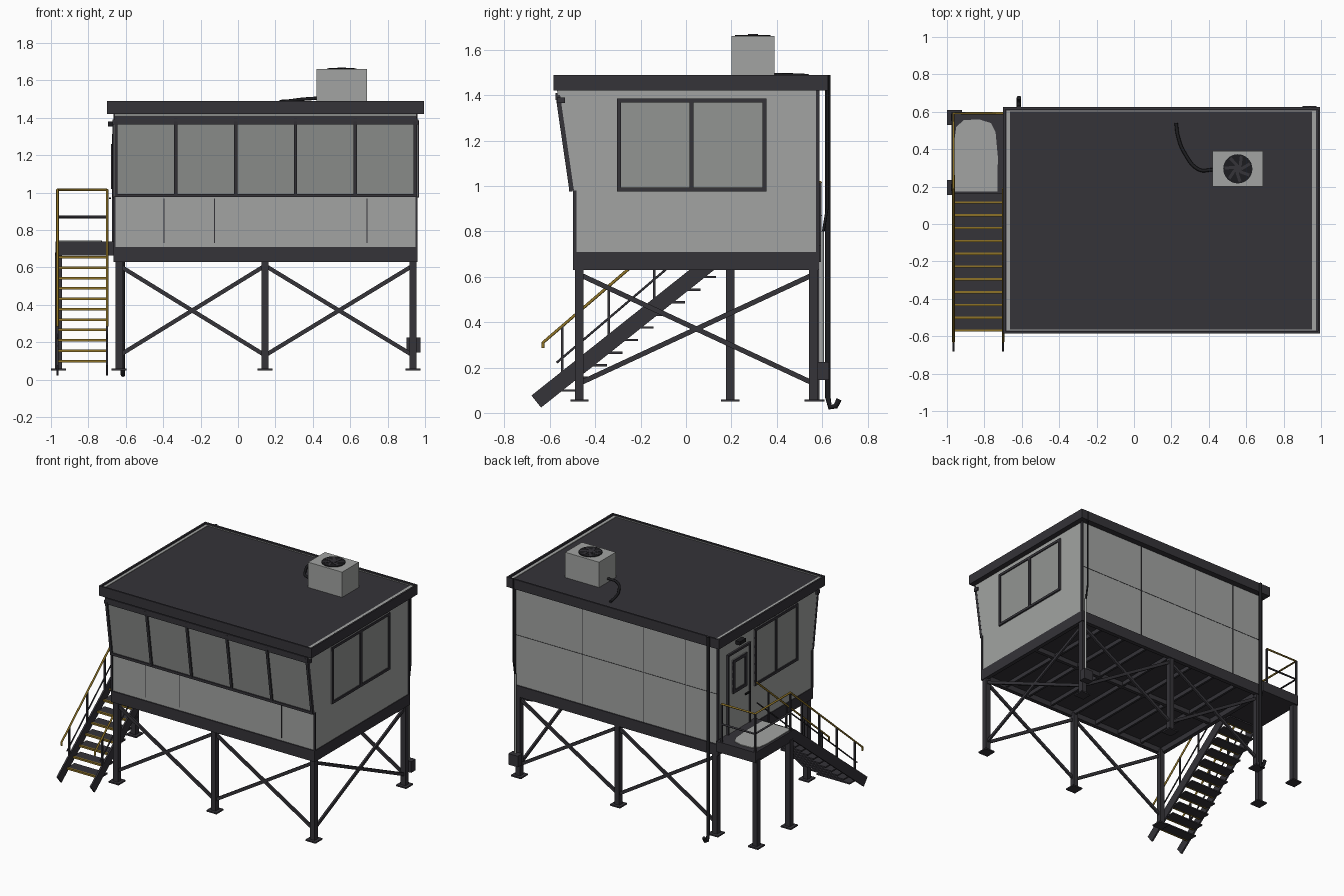
import bpy, bmesh, math
from mathutils import Vector

if "Cube" in bpy.data.objects:
    bpy.data.objects.remove(bpy.data.objects["Cube"])


def material(name, r, g, b):
    m = bpy.data.materials.new(name)
    m.use_nodes = True
    m.diffuse_color = (r, g, b, 1)
    node = next(n for n in m.node_tree.nodes if n.type == 'BSDF_PRINCIPLED')
    node.inputs["Base Color"].default_value = (r, g, b, 1)
    return m


PANEL = material("light_grey_panel", .36, .37, .36)
GLASS = material("grey_glass", .29, .3, .29)
STEEL = material("charcoal_steel", .035, .033, .04)
BLACK = material("black_rubber", .012, .012, .014)
YELLOW = material("safety_yellow", .27, .17, .02)


def finish(name, bm, mat):
    bmesh.ops.recalc_face_normals(bm, faces=bm.faces)
    mesh = bpy.data.meshes.new(name)
    bm.to_mesh(mesh)
    bm.free()
    mesh.materials.append(mat)
    ob = bpy.data.objects.new(name, mesh)
    bpy.context.collection.objects.link(ob)
    return ob


def box(name, x, y, z, mat):
    """Block given by its (low, high) range on each axis."""
    bm = bmesh.new()
    bmesh.ops.create_cube(bm, size=1)
    for v in bm.verts:
        v.co = Vector([r[0] if c < 0 else r[1] for c, r in zip(v.co, (x, y, z))])
    return finish(name, bm, mat)


def bar(name, p, q, width, depth, mat):
    """Straight beam from p to q."""
    p, q = Vector(p), Vector(q)
    rot = (q - p).to_track_quat('Z', 'Y')
    bm = bmesh.new()
    bmesh.ops.create_cube(bm, size=1)
    for v in bm.verts:
        local = Vector((v.co.x * width, v.co.y * depth, v.co.z * (q - p).length))
        v.co = rot @ local + (p + q) / 2
    return finish(name, bm, mat)


def prism(name, axis, points, lo, hi, mat):
    """Outline extruded along x or z."""
    place = (lambda u, v, a: (a, u, v)) if axis == 'x' else (lambda u, v, a: (u, v, a))
    bm = bmesh.new()
    face = bm.faces.new([bm.verts.new(place(u, v, lo)) for u, v in points])
    out = bmesh.ops.extrude_face_region(bm, geom=[face])
    shift = Vector(place(0, 0, hi - lo))
    bmesh.ops.translate(bm, vec=shift, verts=[g for g in out["geom"] if isinstance(g, bmesh.types.BMVert)])
    return finish(name, bm, mat)


def disc(name, centre, radius, height, mat, sides=32):
    bm = bmesh.new()
    bmesh.ops.create_cone(bm, cap_ends=True, segments=sides, radius1=radius, radius2=radius, depth=height)
    bmesh.ops.translate(bm, vec=centre, verts=bm.verts)
    return finish(name, bm, mat)


def tube(name, points, radius, mat, smooth=False):
    curve = bpy.data.curves.new(name, 'CURVE')
    curve.dimensions = '3D'
    curve.bevel_depth, curve.bevel_resolution, curve.use_fill_caps = radius, 2, True
    spline = curve.splines.new('BEZIER' if smooth else 'POLY')
    knots = spline.bezier_points if smooth else spline.points
    knots.add(len(points) - 1)
    for k, p in zip(knots, points):
        if smooth:
            k.co, k.handle_left_type, k.handle_right_type = p, 'AUTO', 'AUTO'
        else:
            k.co = (*p, 1)
    curve.materials.append(mat)
    ob = bpy.data.objects.new(name, curve)
    bpy.context.collection.objects.link(ob)


# Cabin shell with the front leaning out above the sill
L, R, FRONT, BACK = -.66, .955, -.49, .58
FLOOR, SILL, EAVE = .71, .98, 1.42
lean = lambda z, off=0: FRONT - .01 - off - (z - SILL) * .145
prism("cabin_walls", 'x', [(FRONT, FLOOR), (FRONT, SILL), (lean(SILL), SILL), (lean(EAVE), EAVE),
                           (BACK, EAVE), (BACK, FLOOR)], L, R, PANEL)

# Leaning front windows
prism("front_glass", 'x', [(lean(SILL), SILL), (lean(EAVE), EAVE), (lean(EAVE, .004), EAVE),
                           (lean(SILL, .004), SILL)], L, R, GLASS)
for i in range(6):
    x = L + .008 + i * (R - L - .016) / 5
    bar("front_mullion", (x, lean(SILL, .004), SILL), (x, lean(1.4, .004), 1.4), .018, .02, STEEL)
for z, h in ((SILL + .005, .018), (1.395, .03)):
    box("front_window_rail", (L, R), (lean(z, .014), lean(z)), (z - h / 2, z + h / 2), STEEL)
box("front_head_beam", (L - .01, R + .01), (lean(EAVE, .005), lean(EAVE) + .03), (1.365, 1.39), STEEL)
for x in (-.395, -.125, .69):
    box("front_panel_seam", (x - .002, x + .002), (FRONT - .002, FRONT), (.73, .97), STEEL)

# Corner trims and rear panel seams
for x in (L, R):
    for y, top in ((FRONT, SILL), (BACK, EAVE)):
        box("corner_trim", (x - .006, x + .006), (y - .008, y + .008), (FLOOR, top), STEEL)
for x in (.42, -.07, -.405):
    box("rear_panel_seam", (x - .002, x + .002), (BACK, BACK + .002), (FLOOR, EAVE), STEEL)
box("rear_level_seam", (L, R), (BACK, BACK + .002), (1.068, 1.071), STEEL)


def framed_window(name, x, side, y, z, bars=True, rim=.018):
    """Glazing on a side wall: glass plate, frame and centre bar."""
    span = lambda d: tuple(sorted((x, x + side * d)))
    box(name + "_glass", span(.004), y, z, GLASS)
    for a in (y[0], y[1] - rim) + (((y[0] + y[1] - rim) / 2,) if bars else ()):
        box(name + "_upright", span(.012), (a, a + rim), z, STEEL)
    for c in (z[0], z[1] - rim):
        box(name + "_crossbar", span(.012), y, (c, c + rim), STEEL)


framed_window("right_window", R, 1, (-.305, .355), (.975, 1.385))
framed_window("left_window", L, -1, (-.32, .17), (.975, 1.385))

# Door with its pane, handle and lamp
box("door", (L - .008, L), (.23, .47), (FLOOR + .02, 1.3), PANEL)
for y in (.22, .465):
    box("door_jamb", (L - .014, L), (y, y + .015), (FLOOR, 1.31), STEEL)
box("door_head", (L - .014, L), (.22, .48), (1.3, 1.315), STEEL)
framed_window("door_pane", L - .008, -1, (.27, .43), (1.02, 1.26), False, .022)
bar("door_handle", (L - .025, .25, .97), (L - .025, .3, .97), .01, .01, BLACK)
box("door_lamp", (L - .035, L), (.31, .38), (1.355, 1.38), BLACK)

# Roof slab, raised rim and pale edge flashing
box("roof_slab", (-.69, .985), (-.575, .615), (EAVE, 1.478), STEEL)
for y in (-.585, .613):
    box("roof_rim_long", (-.7, .995), (y, y + .012), (EAVE, 1.49), STEEL)
for x in (-.7, .983):
    box("roof_rim_short", (x, x + .012), (-.585, .625), (EAVE, 1.49), STEEL)
for x in (-.683, .953):
    box("roof_flashing", (x, x + .02), (-.565, .605), (1.478, 1.482), PANEL)
for y in (-.57, .602):
    box("roof_edge_line", (-.683, .973), (y, y + .005), (1.478, 1.482), PANEL)

# Rooftop cooling unit
box("cooling_unit", (.42, .69), (.2, .39), (1.478, 1.66), PANEL)
disc("fan_opening", (.555, .295, 1.662), .078, .006, BLACK)
for i in range(7):
    a = i * math.tau / 7
    tip = lambda r, t: (.555 + r * math.cos(a + t), .295 + r * math.sin(a + t), 1.665)
    bar("fan_blade", tip(.02, 0), tip(.07, .4), .016, .003, STEEL)
disc("fan_hub", (.555, .295, 1.666), .022, .006, STEEL, 16)
tube("cooling_hose", [(.42, .29, 1.505), (.35, .29, 1.5), (.27, .38, 1.49), (.235, .47, 1.488), (.225, .54, 1.485)],
     .009, BLACK, True)

# Floor frame and joists
box("floor_deck", (L, R), (FRONT, BACK), (.67, FLOOR), STEEL)
for y in (FRONT - .008, BACK - .022):
    box("floor_beam_long", (L - .005, R + .005), (y, y + .03), (.63, FLOOR), STEEL)
for x in (L - .005, R - .025):
    box("floor_beam_short", (x, x + .03), (FRONT, BACK), (.63, FLOOR), STEEL)
for i in range(1, 8):
    x = L + i * (R - L) / 8
    box("floor_joist", (x - .008, x + .008), (FRONT, BACK), (.64, .68), STEEL)
box("floor_spine", (L, R), (.035, .06), (.635, .68), STEEL)


# Legs and cross bracing
def leg(x, y, top):
    w = .019
    box("leg", (x - w, x + w), (y - w, y + w), (.05, top), STEEL)
    box("leg_foot", (x - .04, x + .04), (y - .04, y + .04), (.05, .06), STEEL)


LEG_X, LEG_Y = (-.635, .145, .935), (-.47, .562)
for x in LEG_X:
    for y in LEG_Y:
        leg(x, y, .65)
for low, high in ((.13, .61), (.61, .13)):
    for y in LEG_Y:
        for a, b in zip(LEG_X, LEG_X[1:]):
            bar("long_brace", (a, y, low), (b, y, high), .014, .022, STEEL)
    bar("side_brace", (LEG_X[2], LEG_Y[0], low), (LEG_X[2], LEG_Y[1], high), .014, .022, STEEL)

# Landing
OUT, IN = -.965, -.7
for y in (.195, .57):
    leg(-.96, y, .68)
box("landing_frame", (-.975, L), (.16, .6), (.665, .74), STEEL)
prism("landing_plate", 'z', [(-.96, .175), (-.73, .175), (-.728, .36), (-.74, .49), (-.765, .54), (-.83, .56),
                             (-.91, .555), (-.95, .52), (-.96, .45)], .74, .745, PANEL)
for x, y in ((OUT, .19), (OUT, .592), (IN, .592)):
    bar("landing_post", (x, y, .7), (x, y, 1.015), .012, .012, STEEL)
for z, mat in ((1.015, YELLOW), (.87, STEEL)):
    tube("landing_rail", [(OUT, .19, z), (OUT, .592, z), (IN, .592, z)], .007, mat)

# Stair flight
for x in (OUT, IN):
    bar("stair_stringer", (x, -.66, .05), (x, .17, .71), .012, .068, STEEL)
for i in range(11):
    y, z = -.57 + i * .0685, .1 + i * .0555
    box("stair_tread", (OUT, IN), (y, y + .085), (z - .006, z + .004), STEEL)
    box("tread_nosing", (OUT, IN), (y - .006, y + .006), (z - .007, z + .006), YELLOW)

# Stair handrails
rail = lambda y: .31 + (y + .63) * .855
for x in (OUT, IN):
    tube("stair_handrail", [(x, -.63, .285), (x, -.63, .31), (x, .19, 1.015)], .007, YELLOW)
    tube("stair_midrail", [(x, -.57, rail(-.57) - .14), (x, .19, .87)], .005, STEEL)
    for y in (-.545, -.34, -.14, .06):
        bar("stair_post", (x, y, rail(y) - .27), (x, y, rail(y)), .011, .011, STEEL)

# Rear drainpipe, power conduit and junction box
tube("drainpipe", [(-.615, .625, 1.49), (-.615, .625, .07), (-.615, .635, .025), (-.615, .66, .03), (-.615, .675, .06)],
     .012, BLACK)
tube("power_conduit", [(.94, .6, .2), (.94, .6, .8)], .008, PANEL)
tube("power_cable", [(.94, .605, .8), (.94, .622, .9), (.94, .622, 1.49)], .006, BLACK)
box("junction_box", (.9, .975), (.58, .63), (.145, .225), STEEL)
